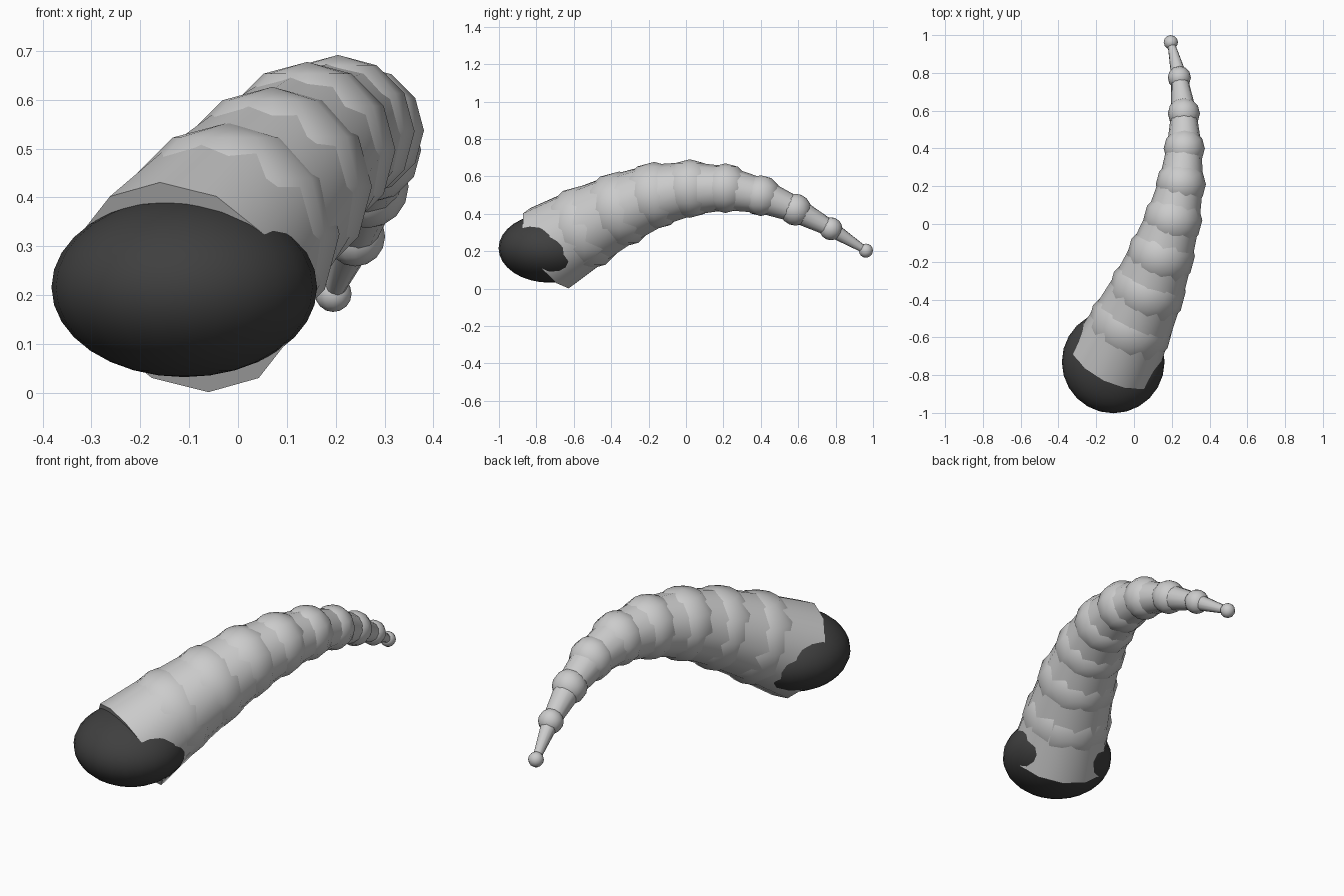
import bpy, math
from mathutils import Vector

if "Cube" in bpy.data.objects:
    bpy.data.objects.remove(bpy.data.objects["Cube"])

# Path of the tail, from the dark base to the thin tip
path = [Vector(p) for p in (
    (-0.11, -0.73, 0.216), (-0.02, -0.545, 0.325), (0.07, -0.357, 0.422),
    (0.142, -0.17, 0.497), (0.205, 0.02, 0.535), (0.248, 0.21, 0.537),
    (0.266, 0.40, 0.497), (0.264, 0.585, 0.422), (0.24, 0.775, 0.32),
    (0.195, 0.962, 0.203))]


def smooth(ob):
    for p in ob.data.polygons:
        p.use_smooth = True


def ball(name, loc, size, seg, rings):
    bpy.ops.mesh.primitive_uv_sphere_add(segments=seg, ring_count=rings, radius=1, location=loc)
    ob = bpy.context.object
    ob.name = name
    ob.scale = size
    smooth(ob)
    return ob


def taper(name, a, b, ra, rb):
    d = b - a
    bpy.ops.mesh.primitive_cone_add(vertices=12, radius1=ra, radius2=rb,
                                    depth=d.length, location=(a + b) / 2)
    ob = bpy.context.object
    ob.name = name
    ob.rotation_euler = d.to_track_quat('Z', 'Y').to_euler()
    bpy.ops.object.shade_smooth_by_angle(angle=math.radians(40))


# Dark flattened base
dark = bpy.data.materials.new("dark")
dark.diffuse_color = (0.05, 0.05, 0.05, 1)
dark.use_nodes = True
dark.node_tree.nodes["Principled BSDF"].inputs["Base Color"].default_value = dark.diffuse_color
base = ball("base", path[0], (0.272, 0.272, 0.184), 24, 16)
base.data.materials.append(dark)

# Joints shrinking toward the tip
for i in range(1, len(path)):
    r = 0.228 - 0.0238 * (i - 1)
    ball(f"joint_{i}", path[i], (r, r, r), 12, 6 if i < 7 else 8)

# Tapered segments between the joints
for i in range(len(path) - 1):
    taper(f"segment_{i + 1}", path[i], path[i + 1], 0.243 - 0.025 * i, 0.243 - 0.025 * (i + 1))
